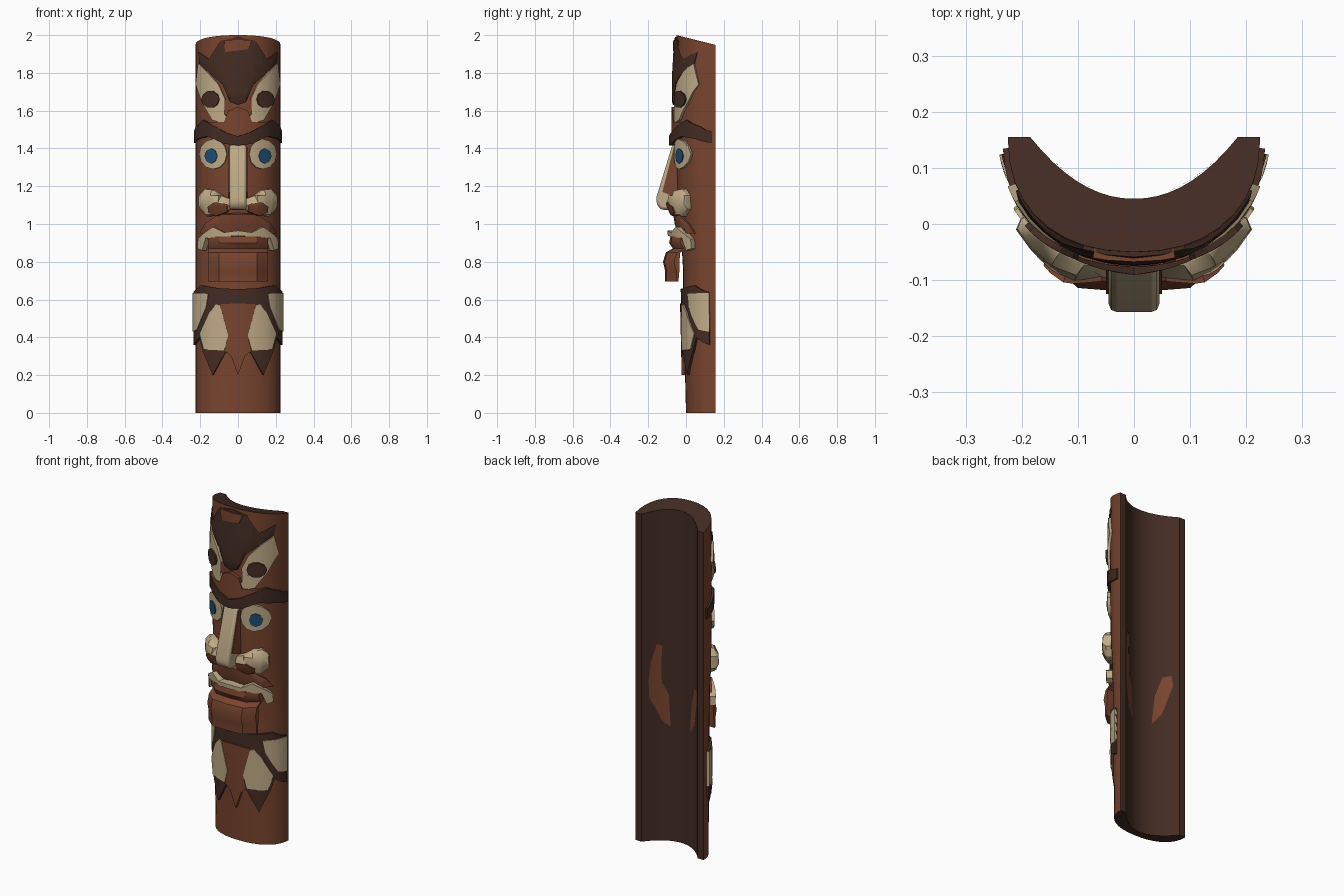
import bpy, bmesh, math
from mathutils import Vector

if "Cube" in bpy.data.objects:
    bpy.data.objects.remove(bpy.data.objects["Cube"])

A, P, BACK = 0.225, 2.25, 0.155          # half width, squareness, rear plane


def material(name, rgb):
    m = bpy.data.materials.new(name)
    m.diffuse_color = (*rgb, 1)
    m.use_nodes = True
    m.node_tree.nodes["Principled BSDF"].inputs["Base Color"].default_value = m.diffuse_color
    return m


BROWN = material("red brown wood", (0.19, 0.058, 0.028))
DARK = material("dark brown wood", (0.056, 0.025, 0.017))
CREAM = material("cream paint", (0.53, 0.41, 0.245))
BLUE = material("blue paint", (0.015, 0.075, 0.17))

# depth of the pole front at each height
FRONT = [(0, 0), (0.2, -0.005), (0.65, -0.015), (0.75, -0.015), (1.0, -0.03),
         (1.1, -0.045), (1.45, -0.055), (1.7, -0.055), (2.0, -0.05)]


def front(z):
    for (z0, f0), (z1, f1) in zip(FRONT, FRONT[1:]):
        if z <= z1:
            return f0 + (f1 - f0) * (z - z0) / (z1 - z0)
    return FRONT[-1][1]


def on_pole(u, z, d=0.0):
    """Point on the curved pole front, pushed out by d."""
    b, k = BACK - front(z), min(abs(u) / A, 1)
    c = (1 - k ** P) ** (1 / P)
    n = Vector((math.copysign(k ** (P - 1) / A, u), -c ** (P - 1) / b, 0)).normalized()
    return Vector((k * A * (1 if u >= 0 else -1), BACK - b * c, z)) + n * d


def inner_y(x):
    return 0.045 + 0.11 * (abs(x) / 0.185) ** 2.1


N = 18
T = [math.radians(-90 + 180 * k / N) for k in range(N + 1)]
U = [math.copysign(A * abs(math.sin(t)) ** (2 / P), t) for t in T]
XI = [0.185 * (2 * k / N - 1) for k in range(N + 1)]


def finish(name, bm, mats, mirror=False, bevel=0):
    bmesh.ops.remove_doubles(bm, verts=bm.verts, dist=1e-5)
    bmesh.ops.recalc_face_normals(bm, faces=bm.faces)
    me = bpy.data.meshes.new(name)
    bm.to_mesh(me)
    bm.free()
    for m in mats:
        me.materials.append(m)
    ob = bpy.data.objects.new(name, me)
    bpy.context.collection.objects.link(ob)
    if mirror:
        ob.modifiers.new("mirror", 'MIRROR').use_mirror_merge = False
    if bevel:
        b = ob.modifiers.new("bevel", 'BEVEL')
        b.width, b.segments = bevel, 2
    bpy.ops.object.select_all(action='DESELECT')
    ob.select_set(True)
    bpy.context.view_layer.objects.active = ob
    bpy.ops.object.shade_smooth_by_angle(angle=math.radians(35))
    return ob


def outline_mesh(pts, cuts):
    """Flat outline in x-z, sliced so that it can follow the curved pole."""
    bm = bmesh.new()
    bm.faces.new([bm.verts.new((x, 0, z)) for x, z in pts])
    bmesh.ops.triangulate(bm, faces=bm.faces[:])
    planes = [((u, 0, 0), (1, 0, 0)) for u in cuts]
    planes += [((0, 0, 0.05 * i), (0, 0, 1)) for i in range(1, 40)]
    for co, no in planes:
        bmesh.ops.bisect_plane(bm, geom=bm.verts[:] + bm.edges[:] + bm.faces[:],
                               plane_co=co, plane_no=no, dist=1e-5)
    return bm


def relief(name, pts, depth, mat, mirror=True, edge=1.0):
    """Raised carving; edge lowers its rim to round it off."""
    bm = outline_mesh(pts, U)
    base = bm.verts[:]
    rim = {(round(v.co.x, 5), round(v.co.z, 5)) for v in base if v.is_boundary}
    r = bmesh.ops.extrude_face_region(bm, geom=bm.faces[:], use_keep_orig=True)
    top = [v for v in r["geom"] if isinstance(v, bmesh.types.BMVert)]
    for v in base:
        v.co = on_pole(v.co.x, v.co.z, -0.008)
    for v in top:
        d = depth(v.co.x, v.co.z) if callable(depth) else depth
        if (round(v.co.x, 5), round(v.co.z, 5)) in rim:
            d *= edge
        v.co = on_pole(v.co.x, v.co.z, d)
    return finish(name, bm, [mat], mirror)


def sym(pts):
    return pts + [(-x, z) for x, z in reversed(pts) if abs(x) > 1e-6]


def oval(cx, cz, rx, rz, n=12):
    return [(cx + rx * math.cos(2 * math.pi * i / n), cz + rz * math.sin(2 * math.pi * i / n))
            for i in range(n)]


def loft(name, rings, mat, bevel=0):
    bm = bmesh.new()
    rs = [[bm.verts.new(p) for p in ring] for ring in rings]
    for a, b in zip(rs, rs[1:]):
        for i in range(len(a)):
            j = (i + 1) % len(a)
            bm.faces.new((a[i], a[j], b[j], b[i]))
    bm.faces.new(rs[0])
    bm.faces.new(rs[-1])
    return finish(name, bm, [mat], bevel=bevel)


# hollow pole: brown outside, dark hollow, rims and ends
bm = bmesh.new()
rows = []
for z in [0.05 * i for i in range(39)] + [2.0]:
    pts = [on_pole(u, z) for u in U] + [Vector((x, inner_y(x), z)) for x in reversed(XI)]
    if z > 1.95:                         # sloping top
        for p in pts:
            p.z = 2.0 - 0.25 * (p.y + 0.05)
    rows.append([bm.verts.new(p) for p in pts])
L = 2 * (N + 1)
for a, b in zip(rows, rows[1:]):
    for i in range(L):
        j = (i + 1) % L
        bm.faces.new((a[i], a[j], b[j], b[i])).material_index = 0 if i < N else 1
for r in (rows[0], rows[-1]):
    for i in range(N):
        bm.faces.new((r[i], r[i + 1], r[L - 2 - i], r[L - 1 - i])).material_index = 1
finish("hollow_pole", bm, [BROWN, DARK])


# worn patches inside the hollow
def worn_patch(name, pts):
    bm = outline_mesh(pts, XI)
    for v in bm.verts:
        v.co.y = inner_y(v.co.x) + 0.003
    finish(name, bm, [BROWN])


worn_patch("inner_patch_long", [(0.06, 0.68), (0.10, 0.71), (0.155, 0.85), (0.158, 0.95), (0.15, 1.06),
                                (0.125, 1.17), (0.10, 1.16), (0.105, 1.07), (0.12, 0.98), (0.07, 0.87)])
worn_patch("inner_patch_short", [(-0.07, 0.68), (-0.12, 0.75), (-0.162, 0.92), (-0.155, 0.98),
                                 (-0.12, 0.97), (-0.085, 0.85)])

# bird head: crown feathers, eyes, beak
relief("crown_feathers", sym([(0, 1.63), (-0.04, 1.645), (-0.08, 1.74), (-0.17, 1.82), (-0.20, 1.85),
                              (-0.207, 1.91), (-0.15, 1.87), (-0.085, 1.81), (-0.09, 1.97),
                              (0, 1.99)]),
       lambda u, z: 0.02 - 0.05 * abs(u) - 0.04 * max(0, z - 1.8), DARK, False, 0.7)
relief("crown_patch", [(-0.07, 1.975), (-0.065, 1.91), (0.05, 1.925), (0.07, 1.975)],
       0.017, BROWN, False)
relief("bird_eye_paint", [(-0.20, 1.85), (-0.212, 1.74), (-0.18, 1.64), (-0.13, 1.55), (-0.07, 1.53),
                          (-0.06, 1.57), (-0.10, 1.62), (-0.065, 1.66), (-0.10, 1.74), (-0.17, 1.82)],
       0.014, CREAM)
relief("bird_eye", oval(-0.135, 1.66, 0.042, 0.045, 10), 0.024, DARK)
relief("beak_top", sym([(0, 1.62), (-0.05, 1.60), (-0.07, 1.54), (-0.16, 1.54), (-0.09, 1.46), (0, 1.44)]),
       lambda u, z: 0.022 - 0.04 * abs(u), BROWN, False)
relief("beak_ridge", sym([(0, 1.465), (-0.06, 1.485), (-0.13, 1.525), (-0.175, 1.55), (-0.215, 1.515),
                          (-0.2245, 1.49), (-0.2245, 1.43), (-0.205, 1.45), (-0.15, 1.465),
                          (-0.07, 1.425), (0, 1.415)]),
       lambda u, z: 0.036 - 0.12 * abs(u), DARK, False)

# big face: eyes
relief("eye_white", oval(-0.125, 1.37, 0.068, 0.08), 0.016, CREAM)
relief("iris", oval(-0.133, 1.36, 0.03, 0.04, 8), 0.022, BLUE)


# nose
def slab(name, prof, w, mat, bevel=0):
    loft(name, [[(x, y, z) for y, z in prof] for x in (-w, w)], mat, bevel)


slab("nose_bridge", [(-0.03, 1.42), (-0.072, 1.42), (-0.157, 1.14), (-0.154, 1.1), (-0.13, 1.075),
                     (-0.03, 1.075)], 0.045, CREAM, 0.014)
slab("nose_sides", [(-0.03, 1.41), (-0.066, 1.40), (-0.125, 1.17), (-0.03, 1.13)], 0.05, BROWN)


def wing_depth(u, z):
    return 0.074 - 0.38 * math.hypot(abs(u) - 0.10, z - 1.11)


relief("nostril_wing", [(-0.03, 1.13), (-0.08, 1.15), (-0.12, 1.18), (-0.16, 1.185), (-0.182, 1.15),
                        (-0.182, 1.08), (-0.15, 1.04), (-0.10, 1.045), (-0.03, 1.08)],
       wing_depth, CREAM, True, 0.65)
relief("nostril", [(-0.05, 1.105), (-0.10, 1.115), (-0.13, 1.09), (-0.13, 1.06), (-0.10, 1.042),
                   (-0.05, 1.065)], lambda u, z: wing_depth(u, z) + 0.006, BROWN)

# mouth
relief("upper_lip", sym([(0, 1.06), (-0.10, 1.05), (-0.17, 1.0), (-0.195, 0.95), (-0.15, 0.95),
                         (0, 0.96)]), lambda u, z: 0.03 - 0.06 * abs(u), BROWN, False, 0.6)
relief("teeth", sym([(0, 0.965), (-0.065, 0.955), (-0.115, 0.985), (-0.16, 0.95), (-0.188, 0.92),
                     (-0.19, 0.87), (-0.168, 0.86), (-0.15, 0.925), (0, 0.938)]),
       lambda u, z: 0.07 - 0.2 * abs(u), CREAM, False)
chin = [(0.935, -0.078, 0.02), (0.90, -0.085, 0.02), (0.87, -0.066, 0.01), (0.85, -0.102, -0.03),
        (0.80, -0.118, -0.035), (0.75, -0.106, -0.035), (0.695, -0.106, -0.04)]
loft("lower_lip_and_chin", [[(-0.158, f + 0.055, z), (-0.10, f + 0.004, z), (0, f - 0.004, z),
                             (0.10, f + 0.004, z), (0.158, f + 0.055, z),
                             (0.158, max(b, f + 0.065), z), (-0.158, max(b, f + 0.065), z)]
                            for z, f, b in chin], BROWN)

# chest feathers
relief("chest_feather_base", sym([(0, 0.655), (-0.10, 0.66), (-0.19, 0.675), (-0.223, 0.64),
                                  (-0.223, 0.36), (-0.195, 0.40), (-0.18, 0.33), (-0.13, 0.20),
                                  (-0.065, 0.32), (-0.045, 0.32), (0, 0.30)]), 0.013, DARK, False)
relief("side_feather", [(-0.223, 0.635), (-0.15, 0.63), (-0.16, 0.56), (-0.205, 0.44),
                        (-0.223, 0.43)], 0.017, CREAM)
relief("front_feather", [(-0.11, 0.575), (-0.145, 0.53), (-0.19, 0.42), (-0.17, 0.335), (-0.07, 0.33),
                         (-0.05, 0.41), (-0.09, 0.57)], 0.02, CREAM)
relief("breast", sym([(0, 0.58), (-0.09, 0.575), (-0.048, 0.41), (-0.065, 0.33), (-0.035, 0.30),
                      (0, 0.20)]), 0.018, BROWN, False)
